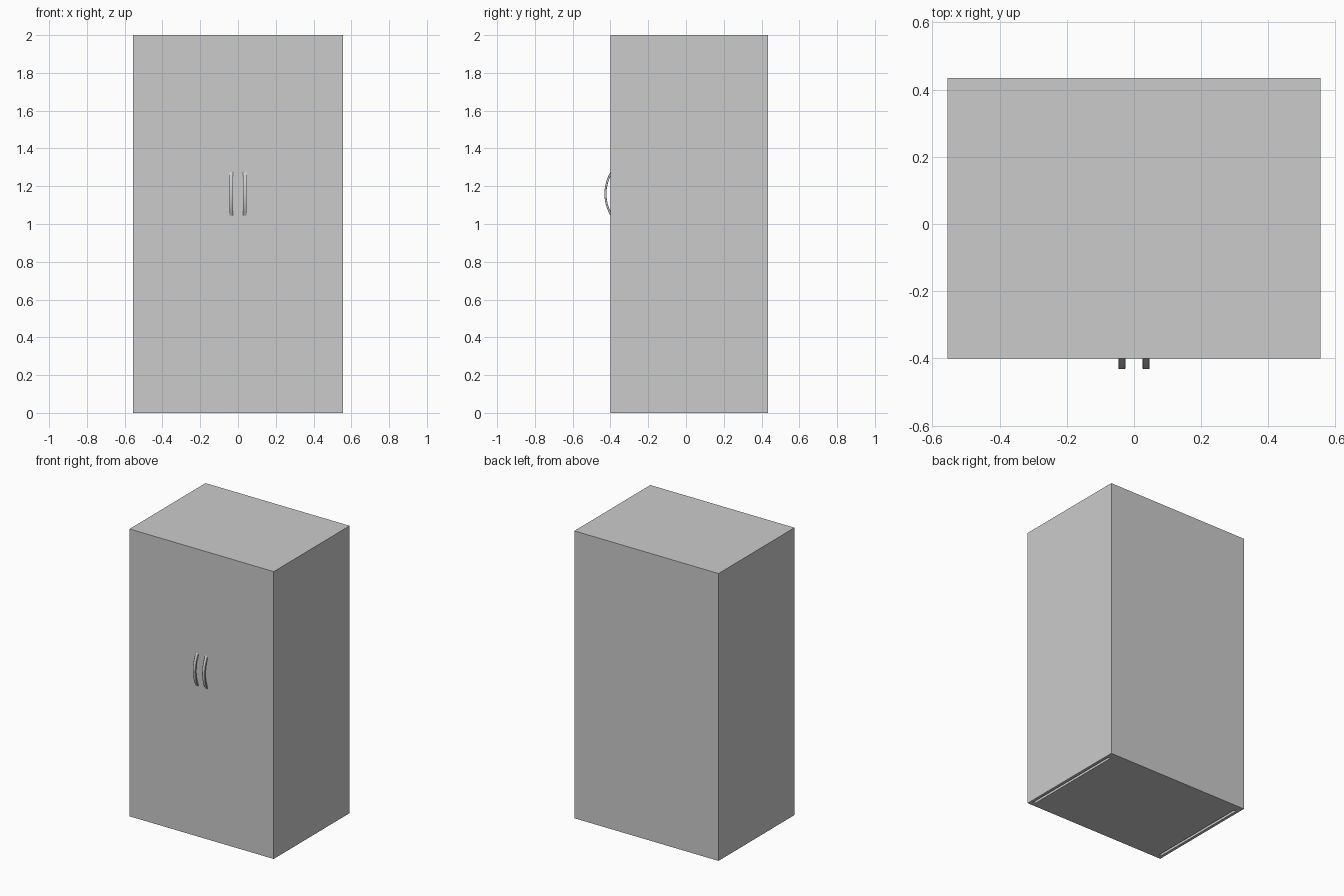
import bpy, bmesh, math

if "Cube" in bpy.data.objects:
    bpy.data.objects.remove(bpy.data.objects["Cube"])

W, FRONT, BACK, H = 0.555, -0.40, 0.435, 2.0
T = 0.02            # panel thickness
DOOR = 0.03         # door thickness
SLOT = 0.018        # gap between base plate and side panels


def box(name, x0, x1, y0, y1, z0, z1):
    bpy.ops.mesh.primitive_cube_add(
        size=1, location=((x0 + x1) / 2, (y0 + y1) / 2, (z0 + z1) / 2))
    ob = bpy.context.object
    ob.name = name
    ob.scale = (x1 - x0, y1 - y0, z1 - z0)
    bpy.ops.object.transform_apply(location=False, rotation=False, scale=True)
    return ob


def handle(name, x, width=0.02, thick=0.011, segments=24):
    # Bowed bar: an arc profile in the y-z plane, extruded along x
    radius, zc = 0.2226, 1.16
    yc = -0.432 + radius
    bm = bmesh.new()

    def arc(r):
        a = math.acos((yc - FRONT - 0.003) / r)
        return [(yc - r * math.cos(t), zc + r * math.sin(t))
                for t in (-a + 2 * a * i / segments for i in range(segments + 1))]

    profile = arc(radius) + arc(radius - thick)[::-1]
    face = bm.faces.new([bm.verts.new((x - width / 2, y, z)) for y, z in profile])
    out = bmesh.ops.extrude_face_region(bm, geom=[face])
    verts = [v for v in out["geom"] if isinstance(v, bmesh.types.BMVert)]
    bmesh.ops.translate(bm, verts=verts, vec=(width, 0, 0))
    bmesh.ops.recalc_face_normals(bm, faces=bm.faces)
    me = bpy.data.meshes.new(name)
    bm.to_mesh(me)
    bm.free()
    ob = bpy.data.objects.new(name, me)
    bpy.context.collection.objects.link(ob)
    bev = ob.modifiers.new("soft_edges", "BEVEL")
    bev.width, bev.segments = 0.002, 2
    bev.limit_method, bev.angle_limit = "ANGLE", math.radians(40)
    bpy.ops.object.select_all(action="DESELECT")
    ob.select_set(True)
    bpy.context.view_layer.objects.active = ob
    bpy.ops.object.shade_smooth_by_angle(angle=math.radians(35))


inner = FRONT + DOOR
back_inner = BACK - 0.055

# Side panels, doors and handles, left and right
for side, s in (("left", -1), ("right", 1)):
    xs = sorted((s * (W - T), s * W))
    box(side + "_side_panel", *xs, inner, BACK, 0, H)
    box(side + "_door", *sorted((0, s * W)), FRONT, inner, 0, H)
    handle(side + "_handle", s * 0.036)

# Carcass: back, top and base plate with slots along its sides
box("back_panel", -W + T, W - T, back_inner, BACK, 0, H)
box("top_panel", -W + T, W - T, inner, back_inner, H - T, H)
box("base_plate", -W + T + SLOT, W - T - SLOT, inner, back_inner, 0, T)
